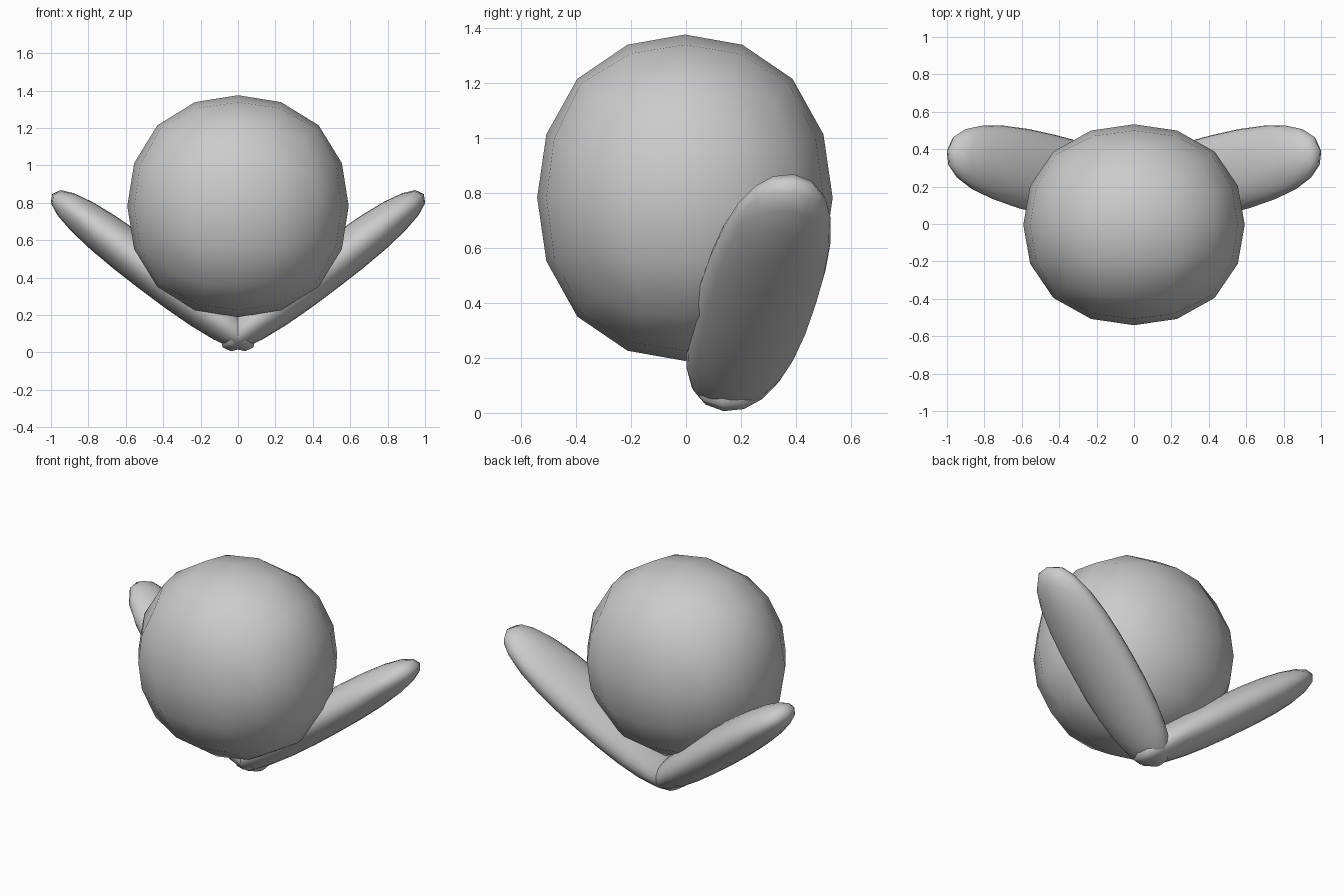
import bpy, bmesh, math
from mathutils import Vector

if "Cube" in bpy.data.objects:
    bpy.data.objects.remove(bpy.data.objects["Cube"])


def quad_ball(name, shape, cuts):
    """Cube subdivided into a grid, rounded to a ball, then shaped."""
    bm = bmesh.new()
    bmesh.ops.create_cube(bm, size=2)
    bmesh.ops.subdivide_edges(bm, edges=bm.edges[:], cuts=cuts, use_grid_fill=True)
    for v in bm.verts:
        p = Vector([math.tan(c * math.pi / 4) for c in v.co]).normalized()
        v.co = shape(p)
    bmesh.ops.recalc_face_normals(bm, faces=bm.faces[:])
    for f in bm.faces:
        f.smooth = True
    me = bpy.data.meshes.new(name)
    bm.to_mesh(me)
    bm.free()
    ob = bpy.data.objects.new(name, me)
    bpy.context.collection.objects.link(ob)
    return ob


# Round body, slightly flattened front to back
def body_shape(p):
    q = p * (1 + 0.12 * (p.x**2 * p.y**2 + p.y**2 * p.z**2 + p.z**2 * p.x**2))
    return Vector((q.x * 0.592, q.y * 0.537 - 0.004, q.z * 0.593 + 0.782))


quad_ball("body", body_shape, 3)

# Long flattened wings that meet and cross at the bottom
low, high = Vector((-0.083, 0.132, 0.027)), Vector((0.993, 0.395, 0.847))
axis = (high - low).normalized()
width = (Vector((0, 1, 0)) - axis * axis.y).normalized()
thick = axis.cross(width)
half = (high - low).length / 2


def wing_shape(side):
    def shape(p):
        s = min(abs(p.x), 1)
        r = math.sqrt(max(1 - s * s, 0))
        full = (1 - s**2.45) ** (1 / 2.45) / r if r > 1e-3 else 1
        q = ((low + high) / 2 + axis * p.x * half
             + width * p.y * full * 0.217 + thick * p.z * full * 0.121)
        q.x *= side
        return q
    return shape


for side, label in ((1, "right"), (-1, "left")):
    quad_ball("wing_" + label, wing_shape(side), 5)
